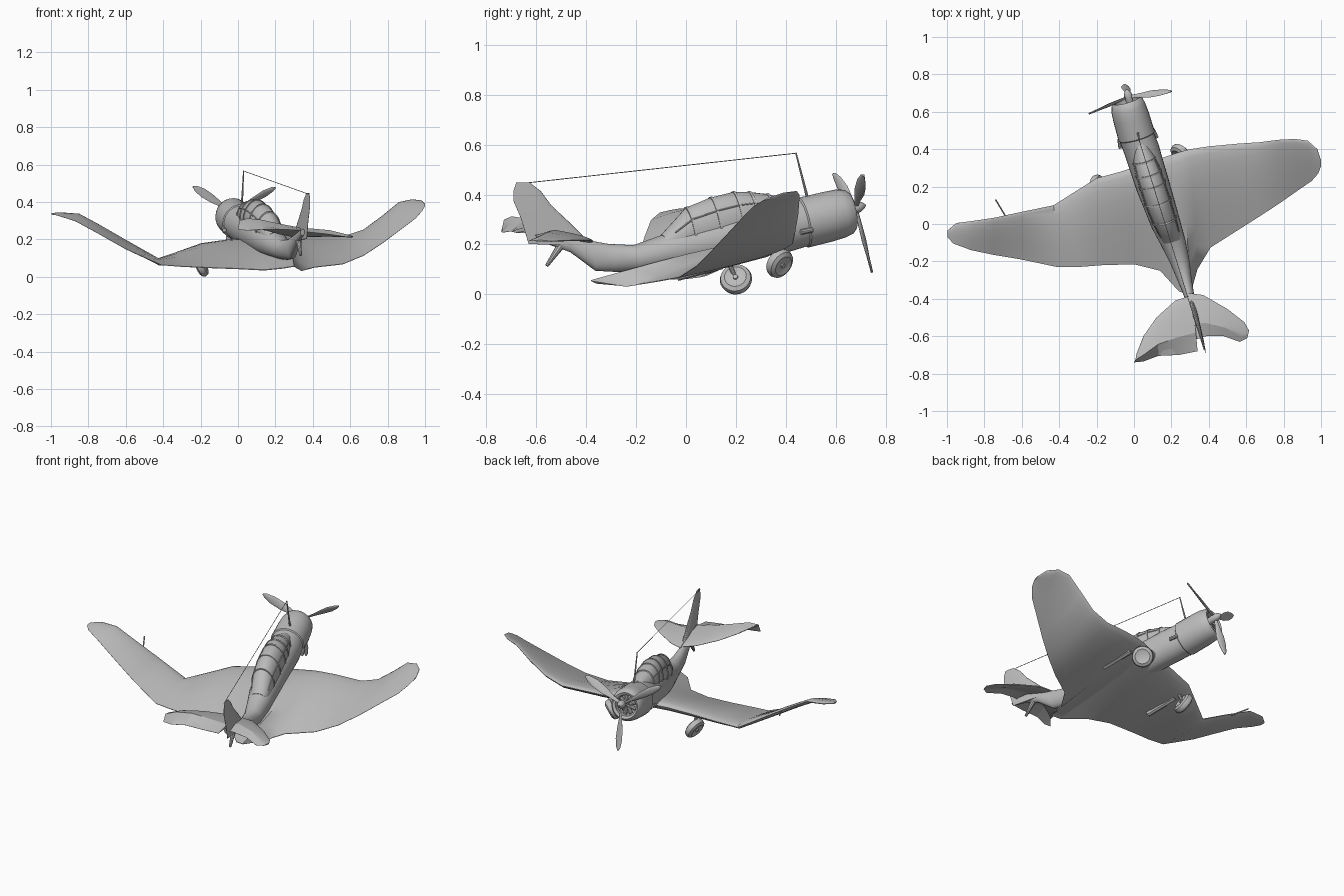
import bpy, bmesh, math
from mathutils import Vector as V

grey = bpy.data.materials.new("plain_grey")
grey.diffuse_color = (0.5, 0.5, 0.5, 1)

# Aircraft axes: heading is turned and nose-up
HEAD = V((-0.27, 0.94, 0.2)).normalized()
RIGHT = V((0.96, 0.276, 0)).normalized()
UP = RIGHT.cross(HEAD).normalized()


def finish(name, bm, angle=35):
    bmesh.ops.recalc_face_normals(bm, faces=bm.faces)
    me = bpy.data.meshes.new(name)
    bm.to_mesh(me)
    bm.free()
    ob = bpy.data.objects.new(name, me)
    bpy.context.collection.objects.link(ob)
    me.materials.append(grey)
    bpy.ops.object.select_all(action='DESELECT')
    bpy.context.view_layer.objects.active = ob
    ob.select_set(True)
    bpy.ops.object.shade_smooth_by_angle(angle=math.radians(angle))
    return ob


def loft(name, rings, angle=35):
    bm = bmesh.new()
    rows = [[bm.verts.new(p) for p in r] for r in rings]
    n = len(rows[0])
    for a, b in zip(rows, rows[1:]):
        for i in range(n):
            j = (i + 1) % n
            bm.faces.new((a[i], a[j], b[j], b[i]))
    bm.faces.new(rows[0])
    bm.faces.new(rows[-1])
    return finish(name, bm, angle)


def ring(c, w, h, u=RIGHT, v=UP, n=28):
    return [V(c) + u * w * math.cos(2 * math.pi * i / n) + v * h * math.sin(2 * math.pi * i / n)
            for i in range(n)]


def foil(name, stations, normal, angle=30):
    # Each station: leading point, trailing point, thickness, rise at the hinge line
    fr = [0, .015, .06, .15, .3, .5, .65, .8, 1]
    prof = [0, .35, .65, .9, 1, .85, .65, .4, .06]
    rings = []
    for le, te, t, *b in stations:
        le, te, b = V(le), V(te), (b[0] if b else 0)
        mid = [le.lerp(te, f) + normal * b * min(f / .65, (1 - f) / .35) for f in fr]
        up = [m + normal * t * .5 * p for m, p in zip(mid, prof)]
        lo = [m - normal * t * .5 * p for m, p in zip(mid, prof)]
        rings.append(up + lo[:0:-1])
    return loft(name, rings, angle)


def rod(name, a, b, r1, r2=None, n=10):
    a, b = V(a), V(b)
    d = (b - a).normalized()
    u = d.orthogonal().normalized()
    v = d.cross(u)
    r2 = r1 if r2 is None else r2
    return loft(name, [ring(a, r1, r1, u, v, n), ring(b, r2, r2, u, v, n)])


# Fuselage with open cowling mouth
body = [(-.025, .59, .315, .058, .058), (-.04, .655, .33, .062, .062), (-.04, .662, .331, .075, .077),
        (-.037, .65, .328, .086, .09), (-.03, .62, .322, .094, .098), (-.015, .57, .309, .098, .101),
        (.014, .47, .285, .1, .102), (.015, .465, .284, .094, .096), (.04, .4, .268, .095, .1),
        (.102, .2, .228, .09, .1), (.17, 0, .185, .078, .08), (.21, -.1, .163, .066, .068),
        (.245, -.2, .142, .052, .054), (.272, -.3, .144, .037, .057), (.293, -.375, .153, .028, .062),
        (.318, -.47, .202, .02, .036), (.345, -.61, .235, .012, .018)]
loft("fuselage", [ring(b[:3], b[3], b[4]) for b in body])

# Canopy and its frames
can = [(.033, .43, .335, .035, .04), (.055, .34, .325, .062, .076), (.078, .27, .318, .07, .092),
       (.098, .21, .303, .072, .107), (.127, .12, .28, .072, .108), (.162, .02, .25, .066, .098),
       (.19, -.05, .215, .058, .062), (.205, -.09, .2, .05, .038)]
loft("canopy", [ring(c[:3], c[3], c[4]) for c in can])
for c in can[1:6]:
    loft("canopy_frame", [ring(V(c[:3]) + HEAD * s, c[3] + e, c[4] + e)
                          for s, e in ((-.006, -.006), (-.005, .003), (.005, .003), (.006, -.006))])
for s in (-1, 1):
    for a, b in zip(can[1:6], can[2:7]):
        k = [V(c[:3]) + RIGHT * s * c[3] * .87 + UP * c[4] * .5 for c in (a, b)]
        rod("canopy_rail", k[0], k[1], .003)

# Gull wing, tip to tip
wing = [((-.998, -.035, .335), (-.998, -.07, .332), .008), ((-.95, .005, .337), (-.965, -.105, .325), .016),
        ((-.85, .018, .33), (-.87, -.14, .295), .024), ((-.75, .033, .275), (-.75, -.165, .23), .028),
        ((-.6, .065, .187), (-.6, -.19, .145), .032), ((-.43, .1, .085), (-.41, -.23, .06), .036),
        ((-.32, .17, .122), (-.3, -.23, .052), .05), ((-.2, .245, .165), (-.17, -.22, .046), .06),
        ((-.07, .28, .182), (0, -.215, .04), .07), ((.08, .33, .195), (.14, -.25, .033), .075),
        ((.2, .37, .202), (.24, -.36, .043), .075), ((.26, .39, .207), (.3, -.38, .053), .068),
        ((.3, .4, .208), (.34, -.24, .03), .06), ((.4, .415, .21), (.41, -.125, .048), .052),
        ((.56, .43, .208), (.56, -.03, .065), .045), ((.67, .437, .245), (.67, .04, .11), .038),
        ((.77, .45, .32), (.77, .105, .175), .032), ((.86, .455, .395), (.87, .175, .25), .024),
        ((.93, .445, .41), (.95, .23, .31), .018), ((.98, .40, .405), (.985, .27, .35), .012),
        ((1, .34, .385), (1, .31, .375), .006)]
foil("wing", wing, UP, 45)

# Tailplanes with drooped elevators behind the hinge line
foil("left_tailplane", [((.31, -.38, .21), (.34, -.68, .245), .026, .02),
     ((.22, -.41, .228), (.24, -.7, .25), .022, .03), ((.12, -.5, .255), (.13, -.705, .25), .018, .045),
     ((.05, -.6, .28), (.05, -.735, .245), .013, .05), ((.015, -.69, .295), (0, -.74, .25), .007, .03)], UP, 20)
foil("right_tailplane", [((.295, -.37, .21), (.34, -.61, .235), .026, .015),
     ((.37, -.38, .215), (.385, -.6, .235), .022, .022), ((.5, -.455, .215), (.48, -.6, .225), .018, .02),
     ((.59, -.525, .212), (.565, -.63, .212), .013, .01), ((.615, -.57, .212), (.605, -.61, .212), .007)], UP, 20)


def fin_pt(y, z):
    return (.295 + .28 * (-.37 - y), y, z)


fin = [(-.37, .19, -.63, .2, .03), (-.46, .28, -.66, .3, .025), (-.54, .355, -.69, .37, .018),
       (-.58, .41, -.69, .415, .013), (-.625, .445, -.68, .445, .006)]
foil("tail_fin", [(fin_pt(a, b), fin_pt(c, d), t) for a, b, c, d, t in fin], RIGHT)

# Propeller, hub and engine cylinders
hub = V((-.03, .68, .345))
tips = [V((-.24, .59, .48)), V((.2, .71, .475)), V((-.05, .745, .085))]
axis = (tips[2] - tips[0]).cross(tips[1] - tips[0]).normalized()
if axis.y < 0:
    axis = -axis
for t in tips:
    d = t - hub
    side = axis.cross(d).normalized()
    rings = []
    for f, w, tw in ((.05, .008, .9), (.25, .013, .8), (.5, .024, .6), (.75, .025, .4), (.93, .015, .3), (1, .004, .3)):
        u = side * math.cos(tw) + axis * math.sin(tw)
        v = axis * math.cos(tw) - side * math.sin(tw)
        rings.append(ring(hub + d * f, w, .005, u, v, 10))
    loft("propeller_blade", rings)
u = axis.orthogonal().normalized()
v = axis.cross(u)
loft("propeller_hub", [ring(hub + axis * s, r, r, u, v, 16)
                       for s, r in ((-.09, .02), (-.02, .02), (0, .024), (.02, .02), (.035, .011), (.042, .003))])
eng = V((-.03, .625, .323))
for i in range(9):
    a = 2 * math.pi * i / 9
    d = RIGHT * math.cos(a) + UP * math.sin(a)
    rod("engine_cylinder", eng + d * .015, eng + d * .056, .012)

# Main gear: splayed wheel, strut and leg cover on each side
CHORD = V((-.27, .94, .26)).normalized()
for side, c, top, ax, r0, shift in (
        ("left", (-.2, .2, .058), (-.19, .17, .13), (.86, -.1, .45), .065, 0),
        ("right", (.25, .375, .122), (.25, .34, .18), (.6, .63, -.45), .062, .04)):
    c, ax = V(c), V(ax).normalized()
    u = ax.orthogonal().normalized()
    v = ax.cross(u)
    loft(side + "_wheel", [ring(c + ax * s, r * r0, r * r0, u, v, 24) for s, r in
         ((-.018, .4), (-.024, .68), (-.015, .93), (0, 1), (.015, .93), (.024, .68), (.018, .4))])
    rod(side + "_gear_strut", c, top, .009)
    rod(side + "_axle", c - ax * .025, c + ax * .025, .01)
    p = V(top) + RIGHT * shift - CHORD * .03 - UP * .004
    rod(side + "_gear_cover", p, p - CHORD * .19, .02, .018, 8)

# Tail leg
rod("tail_leg", (.32, -.49, .21), (.335, -.558, .112), .018, .007)

# Aerial mast, wire, air-speed probe and exhausts
rod("aerial_mast", (.02, .49, .37), (.03, .44, .565), .006, .003)
rod("aerial_wire", (.03, .44, .563), (.375, -.675, .44), .0018, None, 5)
rod("speed_probe", (-.68, .03, .23), (-.74, .13, .255), .004)
for s in (-1, 1):
    p = V((.018, .455, .282)) + RIGHT * s * .093 - UP * .03
    rod("exhaust_pipe", p + HEAD * .02, p - HEAD * .03 + RIGHT * s * .008, .011)

# Rest on the ground
bpy.context.view_layer.update()
low = min((o.matrix_world @ w.co).z for o in bpy.context.scene.objects for w in o.data.vertices)
for o in bpy.context.scene.objects:
    o.location.z -= low
